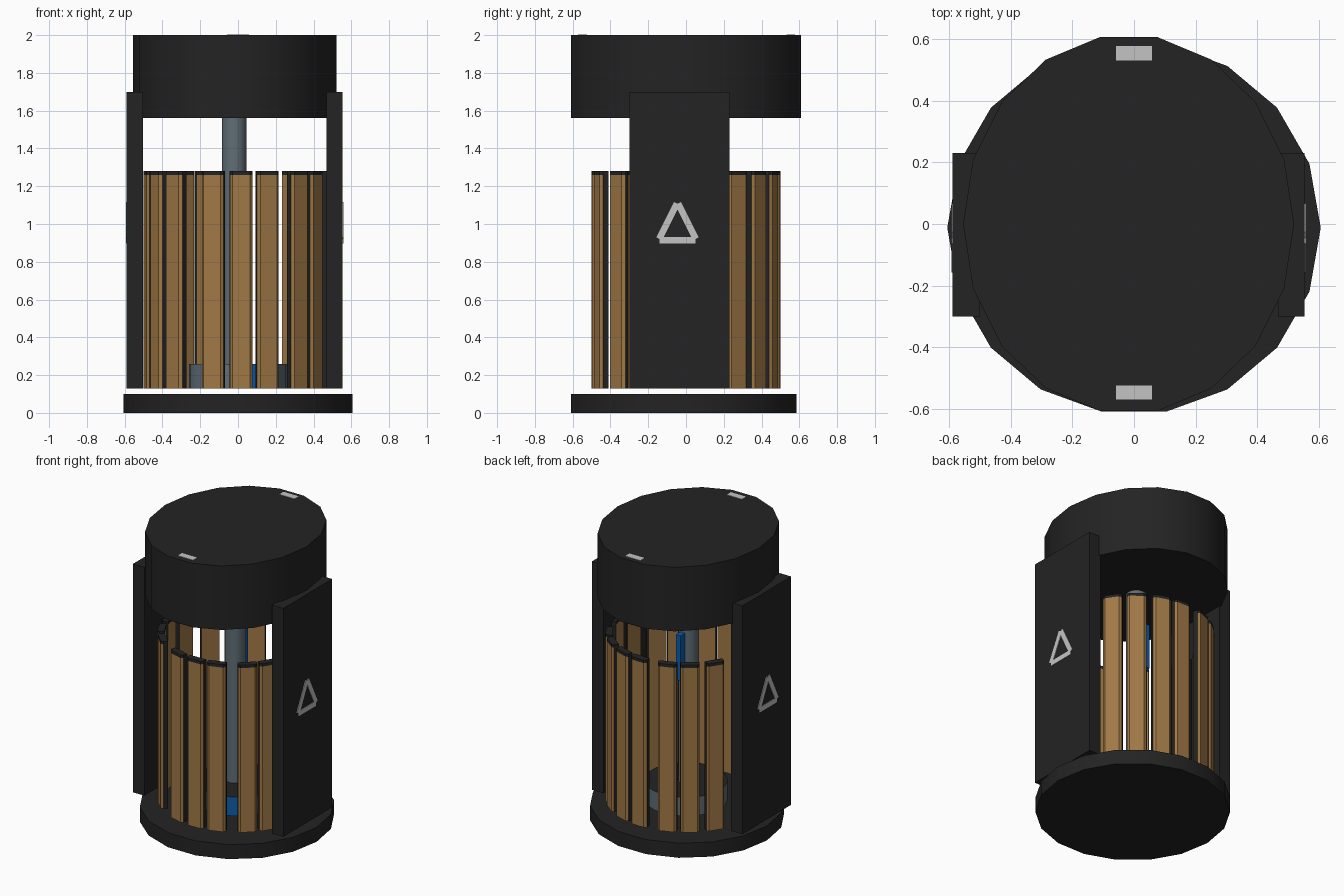
import bpy, bmesh, math
from mathutils import Vector, Matrix

cube = bpy.data.objects.get("Cube")
if cube:
    bpy.data.objects.remove(cube, do_unlink=True)


def material(name, rgb):
    m = bpy.data.materials.new(name)
    m.use_nodes = True
    m.diffuse_color = (*rgb, 1)
    bsdf = next(n for n in m.node_tree.nodes if n.type == 'BSDF_PRINCIPLED')
    bsdf.inputs["Base Color"].default_value = (*rgb, 1)
    return m


BLACK = material("charcoal", (0.017, 0.017, 0.017))
WOOD = material("wood", (0.352, 0.19, 0.06))
STEEL = material("blue_grey_steel", (0.115, 0.155, 0.18))
BLUE = material("blue", (0.004, 0.11, 0.42))
LIGHT = material("light_grey", (0.55, 0.55, 0.55))
MID_X = -0.0175


def finish(name, bm, mats, smooth=False):
    bmesh.ops.recalc_face_normals(bm, faces=bm.faces[:])
    mesh = bpy.data.meshes.new(name)
    bm.to_mesh(mesh)
    bm.free()
    for m in mats:
        mesh.materials.append(m)
    ob = bpy.data.objects.new(name, mesh)
    bpy.context.collection.objects.link(ob)
    if smooth:
        bpy.ops.object.select_all(action='DESELECT')
        ob.select_set(True)
        bpy.context.view_layer.objects.active = ob
        bpy.ops.object.shade_smooth_by_angle(angle=math.radians(30))
    return ob


def extrude_profile(bm, points, z0, z1):
    """Add a prism with the given outline and return its faces."""
    low = [bm.verts.new((x, y, z0)) for x, y in points]
    high = [bm.verts.new((x, y, z1)) for x, y in points]
    faces = [bm.faces.new(low[::-1]), bm.faces.new(high)]
    n = len(points)
    for i in range(n):
        j = (i + 1) % n
        faces.append(bm.faces.new((low[i], low[j], high[j], high[i])))
    for f in faces:
        f.normal_update()
    return faces


def drum(name, cx, cy, rx, ry, z0, z1, sides, mats, rule=None):
    bm = bmesh.new()
    ring = [(cx + rx * math.cos(math.tau * i / sides),
             cy + ry * math.sin(math.tau * i / sides)) for i in range(sides)]
    for f in extrude_profile(bm, ring, z0, z1):
        if rule:
            f.material_index = rule(f.normal)
    return finish(name, bm, mats, True)


def box(name, lo, hi, mat):
    bm = bmesh.new()
    extrude_profile(bm, [(lo[0], lo[1]), (hi[0], lo[1]), (hi[0], hi[1]), (lo[0], hi[1])],
                    lo[2], hi[2])
    return finish(name, bm, [mat])


# Base plate and lid
drum("base_plate", 0, -0.012, 0.607, 0.607, 0, 0.1, 18, [BLACK])
drum("lid", MID_X, 0, 0.538, 0.617, 1.56, 2.0, 18, [BLACK])

# Central post with a blue plate behind it
drum("centre_post", -0.02, 0, 0.065, 0.065, 0.13, 1.56, 24, [STEEL])
box("post_plate", (-0.035, 0.06, 0.99), (0, 0.11, 1.3), BLUE)


# Inner tray: dark top, steel wall with a blue sector
def tray_rule(n):
    if abs(n.z) > 0.5:
        return 0
    return 2 if n.dot(Vector((0.56, -0.83, 0))) > 0.95 else 1


drum("inner_tray", 0, 0, 0.26, 0.26, 0.13, 0.26, 24, [BLACK, STEEL, BLUE], tray_rule)

# Ring of wooden slats with dark edges and top caps
HALF, OUTER, INNER, CHAMFER = 0.06, 0.5, 0.455, 0.014
OUTLINE = [(INNER, -HALF), (OUTER - CHAMFER, -HALF), (OUTER, CHAMFER - HALF),
           (OUTER, HALF - CHAMFER), (OUTER - CHAMFER, HALF), (INNER, HALF)]


def slat(name, degrees):
    bm = bmesh.new()
    for f in extrude_profile(bm, OUTLINE, 0.13, 1.26):
        edge = abs(f.normal.y) > 0.9 or abs(f.normal.z) > 0.9
        f.material_index = 1 if edge else 0
    for f in extrude_profile(bm, OUTLINE, 1.26, 1.28):
        f.material_index = 1
    bm.transform(Matrix.Rotation(math.radians(degrees), 4, 'Z'))
    finish(name, bm, [WOOD, BLACK])


groups = {
    "front_slat": (-152, -134, -106, -88, -71, -48, -32),
    "back_slat": (34, 52, 71, 88, 111, 128, 147),
    "side_slat": (-10, 10, 170, 190),
}
for name, angles in groups.items():
    for i, a in enumerate(angles):
        slat(f"{name}_{i + 1}", a)


# Flat triangle marking made of three plain bars
def triangle_marking(name, x, thickness):
    bm = bmesh.new()
    corners = [Vector((x, y, z)) for y, z in ((-0.145, 0.915), (0.055, 0.915), (-0.045, 1.115))]
    for i in range(3):
        a, b = corners[i], corners[(i + 1) % 3]
        d = b - a
        turn = Matrix.Rotation(math.atan2(d.z, d.y), 4, 'X')
        size = Matrix.Diagonal((thickness, d.length * 0.94, 0.034, 1))
        bmesh.ops.create_cube(bm, size=1, matrix=Matrix.Translation((a + b) / 2) @ turn @ size)
    finish(name, bm, [LIGHT])


# Side panels, mirrored about the lid centre
for name, s in (("left", 1), ("right", -1)):
    xs = sorted((MID_X + s * 0.485, MID_X + s * 0.572))
    box(f"{name}_panel", (xs[0], -0.3, 0.13), (xs[1], 0.23, 1.7), BLACK)
    triangle_marking(f"{name}_marking", MID_X + s * 0.572, 0.008)

# Pale label plates on the lid
for name, y in (("front", -0.548), ("back", 0.555)):
    box(f"{name}_lid_label", (-0.058, y - 0.023, 2.0), (0.058, y + 0.023, 2.003), LIGHT)
